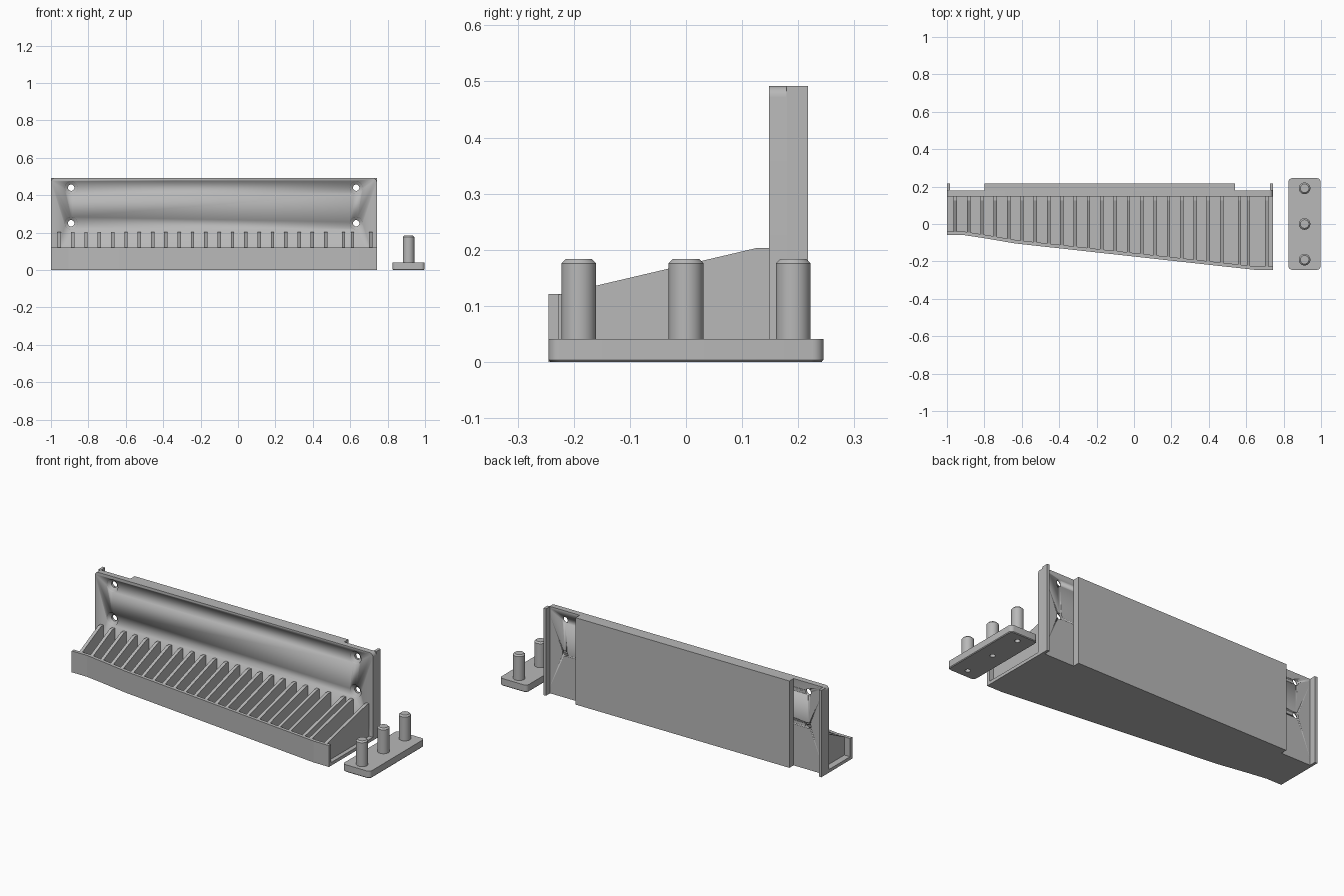
import bpy, bmesh, math
from mathutils import Vector

if "Cube" in bpy.data.objects:
    bpy.data.objects.remove(bpy.data.objects["Cube"])

grey = bpy.data.materials.new("plain grey")
grey.diffuse_color = (0.48, 0.48, 0.48, 1)
grey.use_nodes = True
grey.node_tree.nodes["Principled BSDF"].inputs["Base Color"].default_value = grey.diffuse_color


def add_object(name, bm):
    bmesh.ops.recalc_face_normals(bm, faces=bm.faces[:])
    mesh = bpy.data.meshes.new(name)
    bm.to_mesh(mesh)
    bm.free()
    mesh.materials.append(grey)
    ob = bpy.data.objects.new(name, mesh)
    bpy.context.collection.objects.link(ob)
    return ob


def prism(name, pts, axis, lo, hi):
    """Extrude a 2D outline along the given axis from lo to hi."""
    place = {"x": lambda p, t: (t, p[0], p[1]),
             "y": lambda p, t: (p[0], t, p[1]),
             "z": lambda p, t: (p[0], p[1], t)}[axis]
    bm = bmesh.new()
    a = [bm.verts.new(place(p, lo)) for p in pts]
    b = [bm.verts.new(place(p, hi)) for p in pts]
    bm.faces.new(a)
    bm.faces.new(b[::-1])
    n = len(pts)
    for i in range(n):
        j = (i + 1) % n
        bm.faces.new((a[i], a[j], b[j], b[i]))
    return add_object(name, bm)


def rect(x0, x1, y0, y1):
    return [(x0, y0), (x1, y0), (x1, y1), (x0, y1)]


def lathe(name, profile, centre, axis="z", n=32):
    """Solid of revolution; profile is (radius, offset along axis)."""
    bm = bmesh.new()
    rings = []
    for r, h in profile:
        ring = []
        for i in range(n):
            a = 2 * math.pi * i / n
            u, v = r * math.cos(a), r * math.sin(a)
            p = (u, v, h) if axis == "z" else (u, h, v)
            ring.append(bm.verts.new(Vector(centre) + Vector(p)))
        rings.append(ring)
    bm.faces.new(rings[0])
    bm.faces.new(rings[-1])
    for a, b in zip(rings, rings[1:]):
        for i in range(n):
            j = (i + 1) % n
            bm.faces.new((a[i], a[j], b[j], b[i]))
    return add_object(name, bm)


def corner(cx, cy, r, start, n=6):
    return [(cx + r * math.cos(math.radians(start + 90 * i / n)),
             cy + r * math.sin(math.radians(start + 90 * i / n))) for i in range(n + 1)]


def cut(ob, cutters):
    for c in cutters:
        m = ob.modifiers.new("hole", "BOOLEAN")
        m.operation = "DIFFERENCE"
        m.solver = "EXACT"
        m.object = c
        c.hide_render = True
        c.hide_viewport = True


def smooth(ob):
    bpy.ops.object.select_all(action="DESELECT")
    ob.select_set(True)
    bpy.context.view_layer.objects.active = ob
    bpy.ops.object.shade_smooth_by_angle(angle=math.radians(30))


X0, X1, TOP = -1.0, 0.742, 0.492
PLATE_F, PLATE_B, BACK = 0.148, 0.18, 0.217

# Back plate with rounded top corners, thin front chamfer and countersunk holes
R = 0.02
outline = ([(X0, 0), (X1, 0)] + corner(X1 - R, TOP - R, R, 0)
           + corner(X0 + R, TOP - R, R, 90))
plate = prism("back_plate", outline, "y", PLATE_F, PLATE_B)
holes = [lathe("screw_hole_cutter",
               [(0.037, -0.01), (0.035, PLATE_F), (0.033, PLATE_F + 0.006),
                (0.017, PLATE_F + 0.018), (0.017, 0.25)], (x, 0, z), "y")
         for x in (-0.892, 0.632) for z in (0.25, 0.44)]
for ob in [plate] + holes:
    smooth(ob)
cut(plate, holes)

# Thick pad and end flanges on the rear
prism("rear_pad", rect(-0.8, 0.54, 0, TOP), "y", PLATE_B - 0.001, BACK)
prism("left_flange", rect(X0, X0 + 0.016, 0, TOP), "y", PLATE_B - 0.001, BACK)
prism("right_flange", rect(X1 - 0.016, X1, 0, TOP), "y", PLATE_B - 0.001, BACK)

# Tapering tray: floor and front wall follow the same front line
front = [(X0, -0.06), (-0.905, -0.06), (-0.8, -0.076), (-0.635, -0.104),
         (0.645, -0.245), (X1, -0.245)]
WALL = 0.019
inner = [(x, y + WALL) for x, y in front]


def inner_y(x):
    for (xa, ya), (xb, yb) in zip(inner, inner[1:]):
        if xa <= x <= xb:
            return ya + (yb - ya) * (x - xa) / (xb - xa)


prism("tray_floor", inner + [(X1, PLATE_F), (X0, PLATE_F)], "z", 0, 0.018)
prism("front_wall", front + inner[::-1], "z", 0, 0.121)

# Sloping dividers
for x in [-0.955 + 0.0712 * i for i in range(21)] + [0.564, 0.612, 0.709]:
    y = inner_y(x) - 0.003
    prism("divider", [(y, 0.015), (PLATE_F + 0.002, 0.015), (PLATE_F + 0.002, 0.203),
                      (0.125, 0.203), (y, 0.12)], "x", x - 0.009, x + 0.009)

# Separate peg base with rounded corners and a chamfered underside
bx, hx, hy, r = 0.912, 0.086, 0.245, 0.02
base_outline = (corner(bx + hx - r, hy - r, r, 0) + corner(bx - hx + r, hy - r, r, 90)
                + corner(bx - hx + r, -hy + r, r, 180) + corner(bx + hx - r, -hy + r, r, 270))
base = prism("peg_base", base_outline, "z", 0, 0.041)
bm = bmesh.new()
bm.from_mesh(base.data)
for v in bm.verts:
    if v.co.z < 0.001:
        v.co.x = bx + (v.co.x - bx) * 0.96
        v.co.y *= 0.986
ring = [f for f in bm.faces if abs(f.normal.z) < 0.5]
edges = {e for f in ring for e in f.edges if abs(e.verts[0].co.z - e.verts[1].co.z) > 0.01}
res = bmesh.ops.subdivide_edges(bm, edges=list(edges), cuts=1)
top = {(round(v.co.x, 4), round(v.co.y, 4)): v for v in bm.verts if v.co.z > 0.04}
for v in bm.verts:
    if 0.01 < v.co.z < 0.03:
        above = next(e.other_vert(v) for e in v.link_edges if e.other_vert(v).co.z > 0.04)
        v.co = (above.co.x, above.co.y, 0.004)
bm.to_mesh(base.data)
bm.free()
smooth(base)

# Pegs with chamfered tips, and small blind holes beneath them
sockets = []
for y in (-0.191, 0, 0.191):
    peg = lathe("peg", [(0.031, 0.038), (0.031, 0.176), (0.023, 0.184)], (bx, y, 0))
    smooth(peg)
    sockets.append(lathe("socket_cutter", [(0.014, -0.01), (0.014, 0.03)], (bx, y, 0)))
cut(base, sockets)
